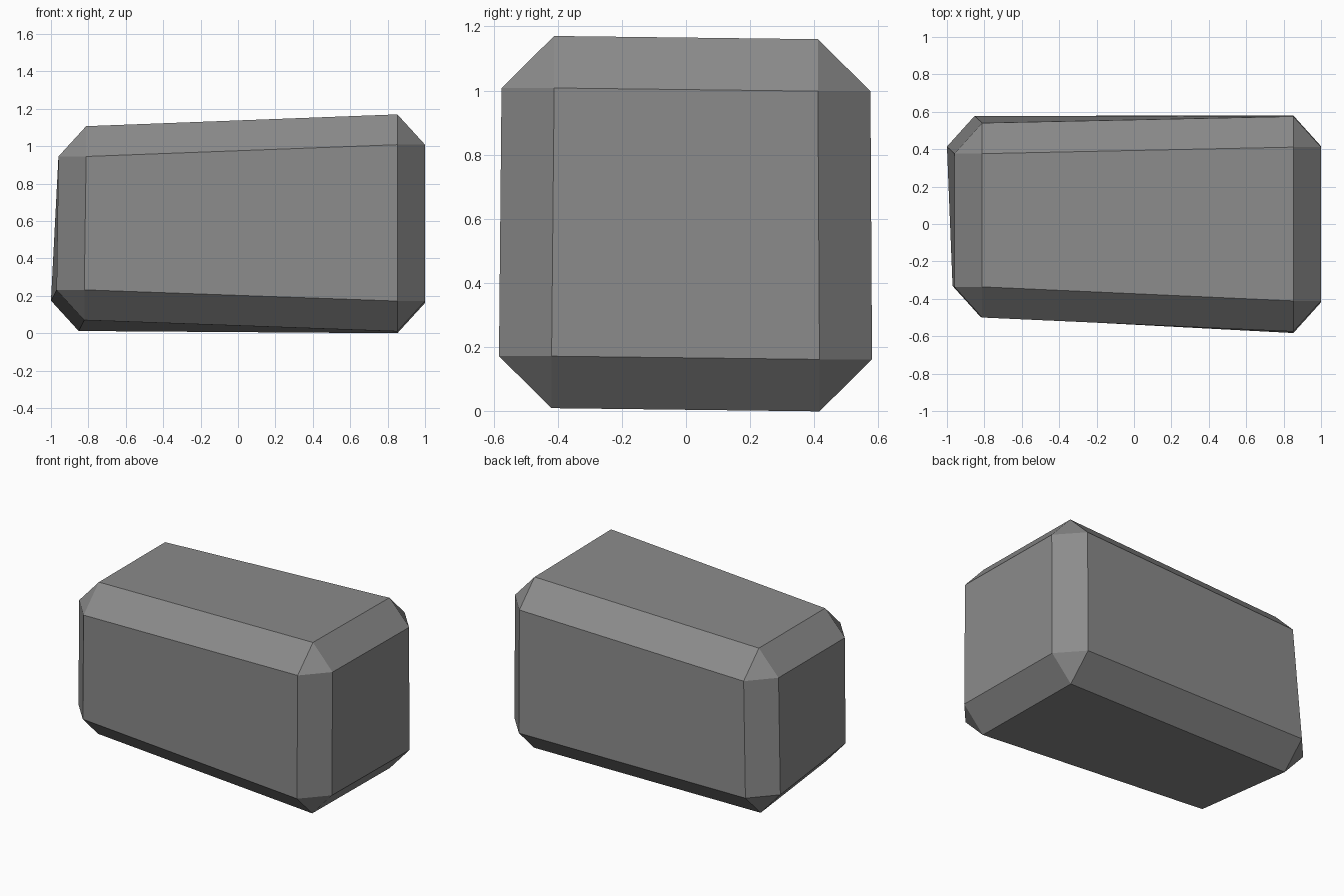
import bpy, bmesh
from mathutils import Vector

if "Cube" in bpy.data.objects:
    bpy.data.objects.remove(bpy.data.objects["Cube"])

# Uncut block corners, keyed by side signs (x, y, z)
corners = {
    (1, -1, 1): (1.0, -0.575, 1.17),   (1, 1, 1): (1.0, 0.575, 1.16),
    (1, -1, -1): (1.0, -0.583, 0.01),  (1, 1, -1): (1.0, 0.58, 0.0),
    (-1, -1, 1): (-0.96, -0.5, 1.107), (-1, 1, 1): (-0.96, 0.54, 1.107),
    (-1, -1, -1): (-0.97, -0.495, 0.07), (-1, 1, -1): (-1.0, 0.578, 0.012),
}
inset = (0.148, 0.164, 0.162)   # chamfer width along x, y, z

bm = bmesh.new()
verts = {}

# Three vertices per corner, one lying on each adjoining side
for key, c in corners.items():
    for axis in range(3):
        co = Vector([c[i] if i == axis else c[i] - key[i] * inset[i] for i in range(3)])
        verts[key, axis] = bm.verts.new(co)
    bm.faces.new([verts[key, a] for a in range(3)])   # corner triangle


def sign_key(axis, side, u, v):
    k = [0, 0, 0]
    k[axis], k[(axis + 1) % 3], k[(axis + 2) % 3] = side, u, v
    return tuple(k)


for axis in range(3):
    b, c = (axis + 1) % 3, (axis + 2) % 3
    # Main sides
    for side in (-1, 1):
        bm.faces.new([verts[sign_key(axis, side, u, v), axis]
                      for u, v in ((-1, -1), (1, -1), (1, 1), (-1, 1))])
    # Chamfers running along this axis
    for u in (-1, 1):
        for v in (-1, 1):
            k0, k1 = sign_key(axis, -1, u, v), sign_key(axis, 1, u, v)
            bm.faces.new([verts[k0, b], verts[k1, b], verts[k1, c], verts[k0, c]])

bmesh.ops.recalc_face_normals(bm, faces=bm.faces)
mesh = bpy.data.meshes.new("stone_block")
bm.to_mesh(mesh)
bm.free()

stone = bpy.data.materials.new("stone grey")
stone.diffuse_color = (0.26, 0.26, 0.26, 1)
stone.use_nodes = True
stone.node_tree.nodes["Principled BSDF"].inputs["Base Color"].default_value = stone.diffuse_color
mesh.materials.append(stone)
bpy.context.collection.objects.link(bpy.data.objects.new("stone_block", mesh))
